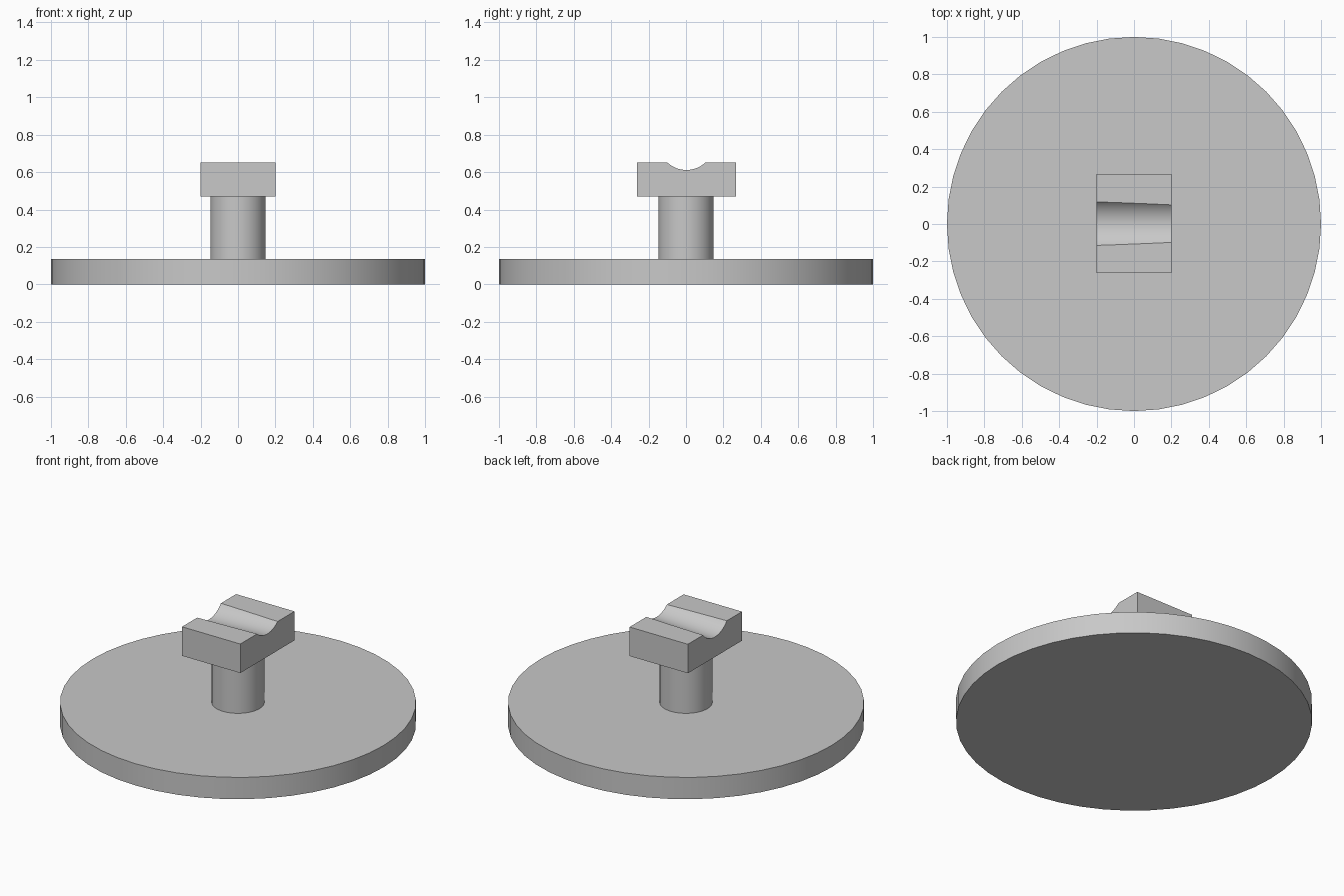
import bpy, math

cube = bpy.data.objects.get("Cube")
if cube:
    bpy.data.objects.remove(cube, do_unlink=True)

# One plain grey for every part
grey = bpy.data.materials.new("light grey")
grey.use_nodes = True
colour = (0.58, 0.58, 0.58, 1)
grey.diffuse_color = colour
grey.node_tree.nodes["Principled BSDF"].inputs["Base Color"].default_value = colour


def finish(name):
    obj = bpy.context.object
    obj.name = name
    obj.data.materials.append(grey)
    bpy.ops.object.shade_smooth_by_angle(angle=math.radians(30))
    return obj


def disc(name, radius, bottom, top, sides):
    bpy.ops.mesh.primitive_cylinder_add(vertices=sides, radius=radius, depth=top - bottom,
                                        location=(0, 0, (bottom + top) / 2),
                                        rotation=(0, 0, math.pi / 2))
    bpy.ops.object.transform_apply(location=False, rotation=True, scale=True)
    return finish(name)


BASE_TOP, POST_TOP, BLOCK_TOP = 0.135, 0.47, 0.65

# Round base and post
disc("base", 1.0, 0, BASE_TOP, 48)
disc("post", 0.148, BASE_TOP, POST_TOP, 48)

# Slightly tilted cylinder that cuts the groove, deeper at -x
groove_radius = 0.15
groove_floor = 0.603
tilt = math.atan2(0.017, 0.4)
bpy.ops.mesh.primitive_cylinder_add(vertices=96, radius=groove_radius, depth=1,
                                    location=(0, 0.002, groove_floor + groove_radius),
                                    rotation=(0, math.pi / 2 - tilt, 0))
cutter = finish("groove_cutter")
cutter.hide_render = True

# Cradle block
bpy.ops.mesh.primitive_cube_add(size=1, location=(0, 0.002, (POST_TOP + BLOCK_TOP) / 2))
block = bpy.context.object
block.scale = (0.4, 0.53, BLOCK_TOP - POST_TOP)
bpy.ops.object.transform_apply(location=False, rotation=False, scale=True)
cut = block.modifiers.new("groove", 'BOOLEAN')
cut.operation = 'DIFFERENCE'
cut.solver = 'EXACT'
cut.object = cutter
bpy.ops.object.modifier_apply(modifier=cut.name)
bpy.data.objects.remove(cutter, do_unlink=True)
block.data.materials.clear()
finish("cradle_block")
